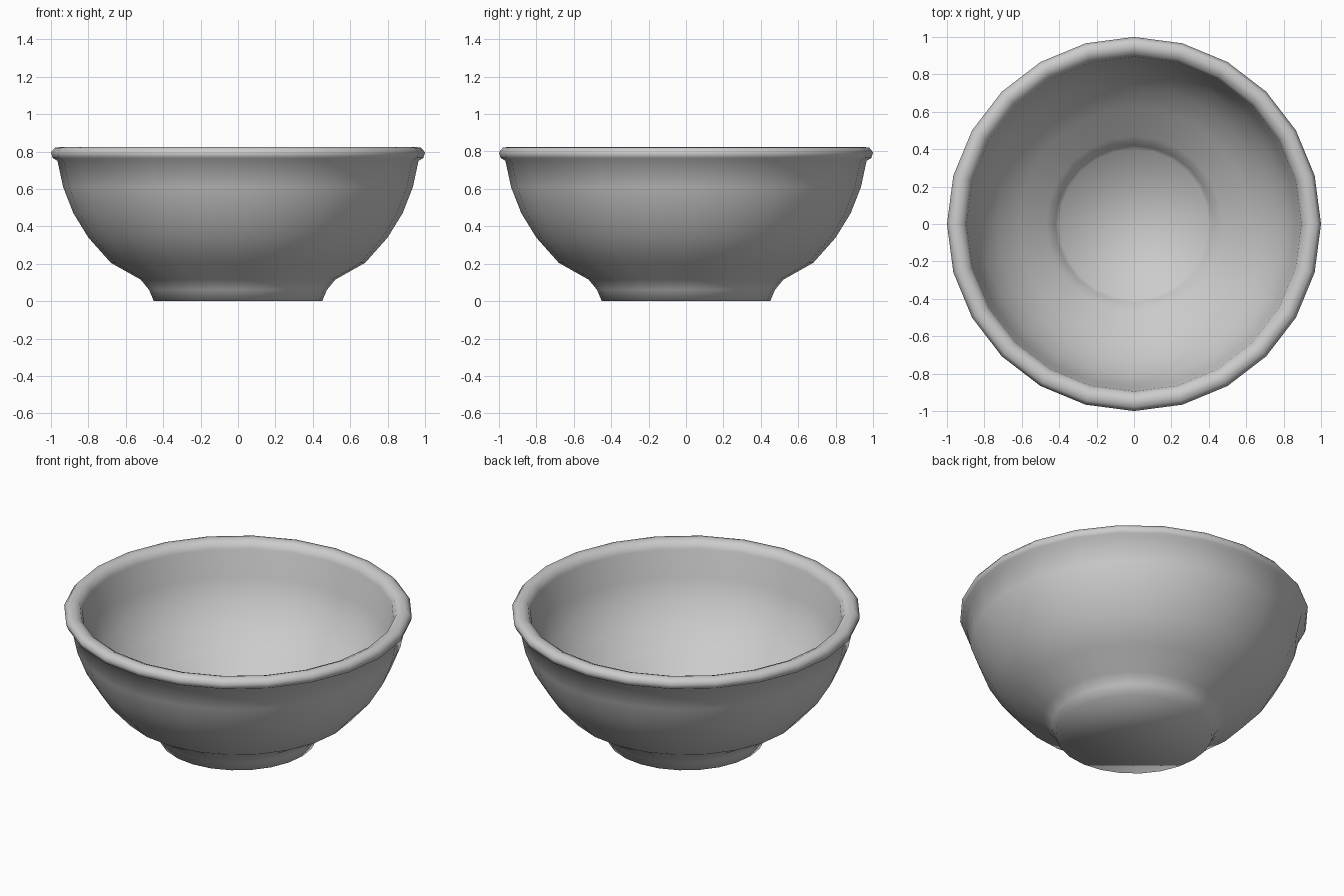
import bpy
import bmesh
from math import cos, sin, tau

if "Cube" in bpy.data.objects:
    bpy.data.objects.remove(bpy.data.objects["Cube"])

SIDES = 24

# Half cross-section (radius, height): foot, outer wall, rolled rim, inner wall, floor
profile = [
    (0.45, 0.0), (0.475, 0.06), (0.52, 0.115),
    (0.68, 0.205), (0.80, 0.34), (0.88, 0.47), (0.935, 0.61), (0.965, 0.75),
    (0.99, 0.765), (1.0, 0.795), (0.98, 0.82), (0.945, 0.825), (0.91, 0.81), (0.895, 0.775),
    (0.87, 0.61), (0.815, 0.48), (0.735, 0.37), (0.62, 0.26), (0.47, 0.155),
    (0.42, 0.11), (0.40, 0.07),
]


def lathe(name, points, sides):
    """Spin a profile round z and close both ends with flat discs."""
    bm = bmesh.new()
    rings = [[bm.verts.new((r * cos(tau * i / sides), r * sin(tau * i / sides), z))
              for i in range(sides)] for r, z in points]
    for a, b in zip(rings, rings[1:]):
        for i in range(sides):
            j = (i + 1) % sides
            bm.faces.new((a[i], a[j], b[j], b[i]))
    bm.faces.new(rings[0][::-1])
    bm.faces.new(rings[-1])
    bmesh.ops.recalc_face_normals(bm, faces=bm.faces[:])
    for f in bm.faces:
        f.smooth = True
    mesh = bpy.data.meshes.new(name)
    bm.to_mesh(mesh)
    bm.free()
    obj = bpy.data.objects.new(name, mesh)
    bpy.context.collection.objects.link(obj)
    return obj


# Bowl with foot and rolled rim
lathe("bowl", profile, SIDES)
